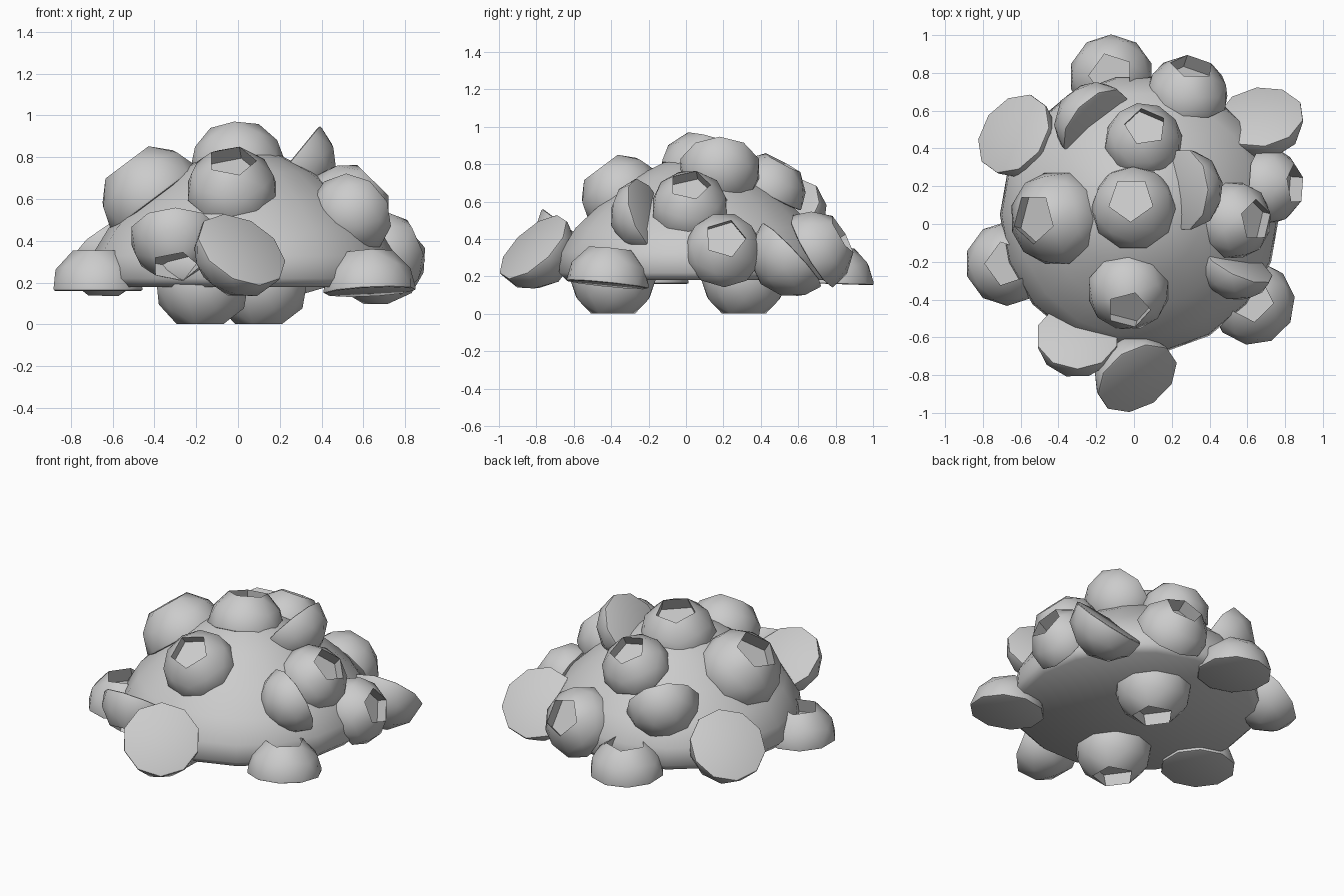
import bpy, bmesh, math
from mathutils import Vector

cube = bpy.data.objects.get("Cube")
if cube:
    bpy.data.objects.remove(cube, do_unlink=True)

# One plain grey for everything
grey = bpy.data.materials.new("plain_grey")
grey.use_nodes = True
grey.diffuse_color = (0.6, 0.6, 0.6, 1)
grey.node_tree.nodes["Principled BSDF"].inputs["Base Color"].default_value = (0.6, 0.6, 0.6, 1)


def finish(bm, name):
    bmesh.ops.recalc_face_normals(bm, faces=bm.faces)
    mesh = bpy.data.meshes.new(name)
    bm.to_mesh(mesh)
    bm.free()
    mesh.materials.append(grey)
    obj = bpy.data.objects.new(name, mesh)
    bpy.context.collection.objects.link(obj)
    bpy.ops.object.select_all(action='DESELECT')
    obj.select_set(True)
    bpy.context.view_layer.objects.active = obj
    bpy.ops.object.shade_smooth_by_angle(angle=math.radians(50))
    return obj


def dome_body():
    # Flat-bottomed mound turned from a profile
    profile = [(0, .18), (.70, .18), (.74, .22), (.73, .33), (.65, .46),
               (.50, .60), (.33, .73), (.17, .81), (0, .84)]
    bm = bmesh.new()
    verts = [bm.verts.new((r, 0, z)) for r, z in profile]
    edges = [bm.edges.new(pair) for pair in zip(verts, verts[1:])]
    bmesh.ops.spin(bm, geom=verts + edges, cent=(0, 0, 0), axis=(0, 0, 1),
                   angle=math.tau, steps=18, use_merge=True)
    bmesh.ops.remove_doubles(bm, verts=bm.verts, dist=.001)
    finish(bm, "body").location = (.03, .05, 0)


def shell(name, centre, axis, radius, opened):
    # Half ball with a rounded flat base
    bm = bmesh.new()
    bmesh.ops.create_icosphere(bm, subdivisions=2, radius=radius)
    lower = [v for v in bm.verts if v.co.z < -radius * .05]
    bmesh.ops.delete(bm, geom=lower, context='VERTS')
    bmesh.ops.holes_fill(bm, edges=[e for e in bm.edges if e.is_boundary], sides=0)
    rim = [e for e in bm.edges if all(abs(v.co.z) < radius * .02 for v in e.verts)]
    bmesh.ops.bevel(bm, geom=rim, offset=radius * .06, segments=2,
                    profile=.5, affect='EDGES')
    if opened:
        # Five-sided pit at the pole, widening inwards
        pole = max(bm.verts, key=lambda v: v.co.z)
        pit = bmesh.ops.dissolve_verts(bm, verts=[pole])
        pit = max(bm.faces, key=lambda f: f.calc_center_median().z)
        grown = bmesh.ops.extrude_face_region(bm, geom=[pit])["geom"]
        bmesh.ops.delete(bm, geom=[pit], context='FACES_ONLY')
        for v in [g for g in grown if isinstance(g, bmesh.types.BMVert)]:
            v.co = Vector((v.co.x * 1.25, v.co.y * 1.25, v.co.z - radius * .4))
    obj = finish(bm, name)
    obj.location = centre
    obj.rotation_euler = Vector(axis).to_track_quat('Z', 'Y').to_euler()


dome_body()

# Shells with the pit turned outwards: centre, axis, radius
outward = [
    ("crown_shell", (0, .08, .75), (-.08, .25, .96), .232),
    ("upper_back_shell", (.05, .43, .65), (.06, .47, .88), .212),
    ("upper_right_shell", (-.4, .03, .6), (-.6, 0, .8), .258),
    ("upper_front_shell", (-.03, -.34, .63), (0, -.6, .8), .225),
    ("upper_left_shell", (.52, .02, .56), (.7, 0, .72), .212),
    ("left_shell", (.69, .2, .33), (.9, .05, .4), .212),
    ("left_front_shell", (.63, -.42, .155), (-.05, .1, 1), .228),
    ("back_shell", (-.12, .78, .16), (0, .03, 1), .228),
    ("back_left_shell", (.28, .67, .33), (.15, .85, .5), .225),
    ("right_shell", (-.67, -.21, .16), (0, 0, 1), .228),
    ("front_right_shell", (-.3, -.59, .43), (0, -.6, -.8), .225),
    ("underside_front_shell", (-.17, -.39, .2), (0, 0, -1), .234),
    ("underside_back_shell", (.11, .31, .2), (0, 0, -1), .234),
]
# Shells with the flat base turned outwards
inward = [
    ("upturned_left_front_shell", (.55, -.2, .53), (-.42, -.84, -.33), .21),
    ("upturned_top_shell", (.25, .18, .78), (.77, 0, -.63), .225),
    ("upturned_back_shell", (-.2, .53, .54), (-.6, .55, -.55), .225),
    ("upturned_right_back_shell", (-.64, .48, .36), (.55, -.4, -.7), .235),
    ("upturned_left_back_shell", (.67, .57, .32), (.1, -.72, -.68), .235),
    ("upturned_front_shell", (.02, -.82, .36), (-.4, .6, -.65), .235),
]
for part in outward:
    shell(*part, opened=True)
for part in inward:
    shell(*part, opened=False)
